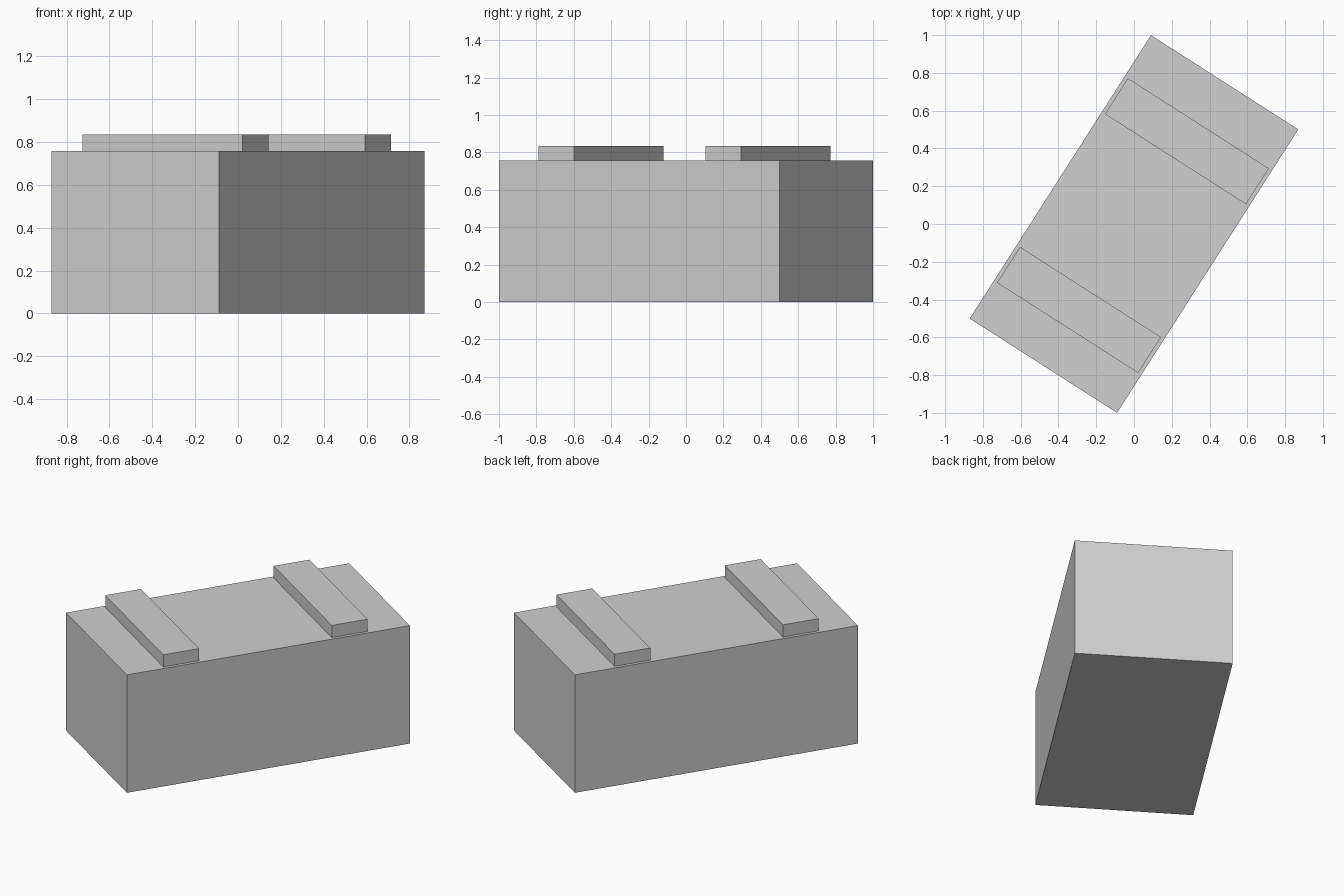
import bpy
import math
from mathutils import Matrix

cube = bpy.data.objects.get("Cube")
if cube:
    bpy.data.objects.remove(cube, do_unlink=True)

# One plain grey for every part
grey = bpy.data.materials.new("light grey")
colour = (0.63, 0.63, 0.63, 1.0)
grey.use_nodes = True
grey.diffuse_color = colour
grey.node_tree.nodes["Principled BSDF"].inputs["Base Color"].default_value = colour

TURN = Matrix.Rotation(math.radians(-32.6), 4, "Z")
BODY_TOP = 0.757


def block(name, width, length, bottom, top, along=0.0):
    """Add a block, placed along the length of the turned body."""
    bpy.ops.mesh.primitive_cube_add(size=1)
    obj = bpy.context.object
    obj.name = name
    obj.data.transform(Matrix.Diagonal((width, length, top - bottom, 1)))
    obj.matrix_world = TURN @ Matrix.Translation((0, along, (bottom + top) / 2))
    obj.data.materials.append(grey)
    return obj


# Main body
block("body", 0.926, 1.781, 0, BODY_TOP)

# Two raised strips across the top
for name, along in (("front_strip", -0.54), ("back_strip", 0.52)):
    block(name, 0.886, 0.225, BODY_TOP, 0.835, along)
